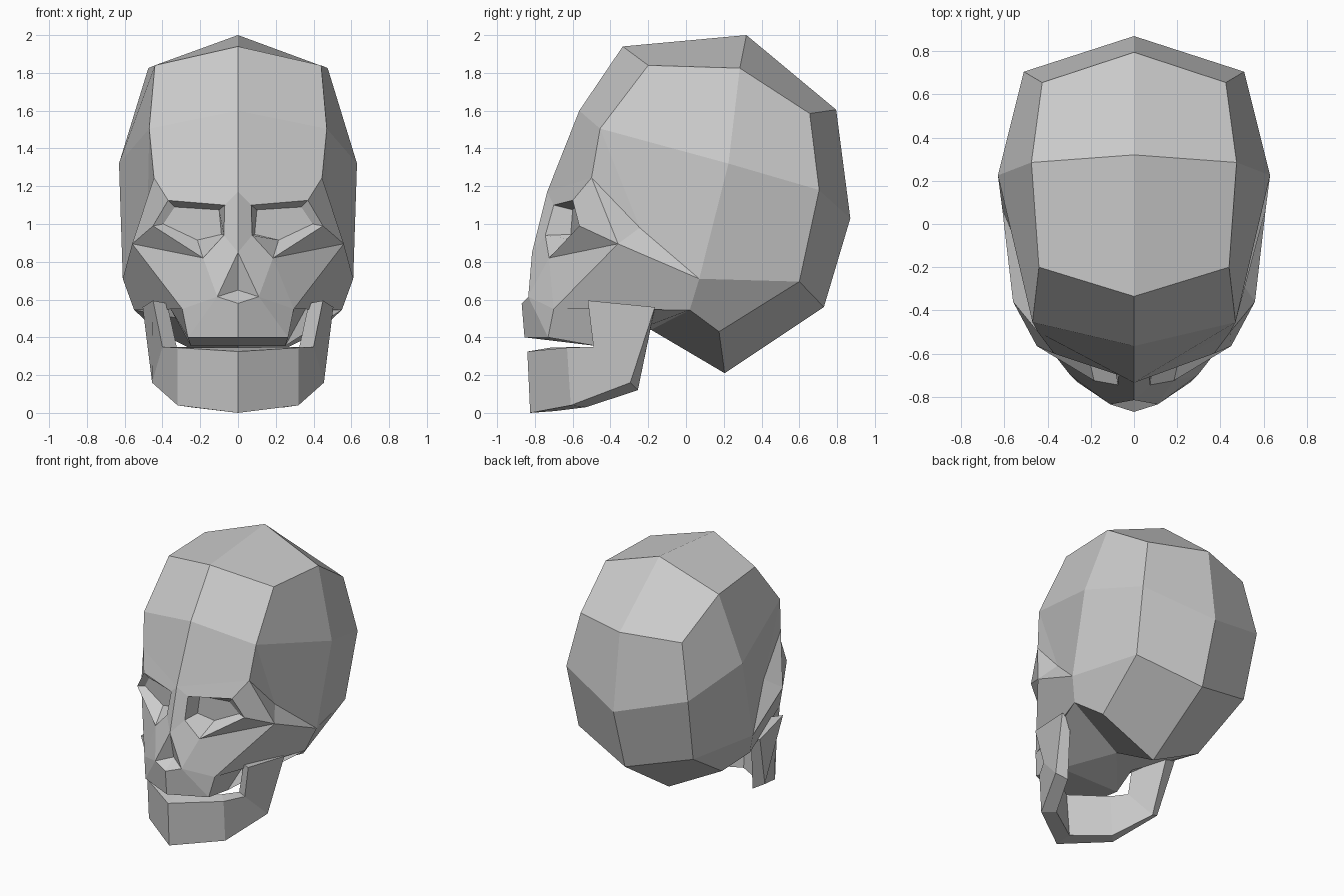
import bpy, bmesh

if "Cube" in bpy.data.objects:
    bpy.data.objects.remove(bpy.data.objects["Cube"])


def build_mirrored(name, pts, faces):
    """Make a flat-shaded object from half-side faces, mirrored in x with a shared midline."""
    bm = bmesh.new()
    right = {k: bm.verts.new(p) for k, p in pts.items()}
    left = {k: right[k] if p[0] == 0 else bm.verts.new((-p[0], p[1], p[2]))
            for k, p in pts.items()}
    for f in faces:
        bm.faces.new([right[k] for k in f])
        bm.faces.new([left[k] for k in reversed(f)])
    bmesh.ops.recalc_face_normals(bm, faces=bm.faces)
    mesh = bpy.data.meshes.new(name)
    bm.to_mesh(mesh)
    bm.free()
    obj = bpy.data.objects.new(name, mesh)
    bpy.context.collection.objects.link(obj)
    return obj


# Cranium: midline profile (y, z) and the side profile running parallel to it
mid = [(-.735, 1.17), (-.565, 1.60), (-.335, 1.94), (.32, 2.0), (.795, 1.605),
       (.87, 1.03), (.73, .56), (.205, .21), (-.185, .44)]
side = [(.445, -.50, 1.245), (.47, -.455, 1.505), (.44, -.20, 1.84), (.475, .285, 1.825),
        (.425, .655, 1.585), (.51, .705, 1.18), (.48, .60, .695), (.425, .175, .43),
        (.55, .02, .545)]
pts = {f"m{i}": (0, y, z) for i, (y, z) in enumerate(mid)}
pts.update({f"s{i}": p for i, p in enumerate(side)})
faces = [(f"m{i}", f"m{i+1}", f"s{i+1}", f"s{i}") for i in range(8)]

# Side of the head: widest point, ear, temple hollow, cheekbone
pts.update(wide=(.63, .225, 1.32), ear=(.61, .07, .71), temple=(.48, -.245, .98),
           cheek=(.56, -.36, .895))
faces += [("s1", "s2", "s3", "wide"), ("s3", "s4", "s5", "wide"),
          ("wide", "s5", "s6", "ear"), ("ear", "s6", "s7", "s8"),
          ("s1", "wide", "ear", "temple"), ("s1", "temple", "s0"),
          ("temple", "ear", "cheek"), ("s0", "temple", "cheek"),
          ("s0", "cheek", "e4", "e0")]

# Eye socket: rim loop bridged to a sunken floor loop
rim = [(.37, -.60, 1.125), (.07, -.70, 1.10), (.075, -.745, .94),
       (.185, -.725, .82), (.45, -.565, .99)]
floor = [(.335, -.585, 1.09), (.10, -.60, 1.075), (.088, -.61, .945),
         (.215, -.59, .915), (.395, -.55, 1.0)]
for i in range(5):
    j = (i + 1) % 5
    pts[f"e{i}"], pts[f"f{i}"] = rim[i], floor[i]
    faces.append((f"e{i}", f"e{j}", f"f{j}", f"f{i}"))
faces.append(tuple(f"f{i}" for i in range(5)))

# Nose opening, cheeks and upper jaw
pts.update(bridge=(0, -.815, .85), nostril=(.11, -.835, .615), spine=(0, -.87, .58),
           hollow=(0, -.77, .65), jaw_top=(.295, -.70, .55), jaw_low=(.265, -.73, .40),
           lip=(0, -.855, .40), back_low=(.25, -.48, .355), back_top=(.36, -.45, .555),
           palate=(0, -.48, .355))
faces += [("m0", "s0", "e0", "e1"), ("m0", "e1", "e2", "bridge"),
          ("bridge", "e2", "e3", "nostril"), ("e3", "jaw_top", "nostril"),
          ("e3", "e4", "cheek"), ("e3", "cheek", "jaw_top"),
          ("bridge", "nostril", "hollow"), ("nostril", "spine", "hollow"),
          ("nostril", "jaw_top", "jaw_low"), ("nostril", "jaw_low", "lip", "spine"),
          ("cheek", "ear", "s8", "jaw_top"), ("jaw_top", "s8", "back_top"),
          ("jaw_top", "back_top", "back_low", "jaw_low"),
          ("jaw_low", "back_low", "palate", "lip"),
          ("palate", "back_low", "m8"), ("back_low", "back_top", "s8", "m8")]
build_mirrored("skull", pts, faces)

# Lower jaw: outer and inner outlines, from top of chin round the ramus to chin base
outer = [(0, -.84, .325), (.32, -.63, .345), (.40, -.49, .35), (.45, -.52, .595),
         (.505, -.165, .56), (.455, -.295, .16), (.32, -.61, .04), (0, -.825, 0)]
inner = [(0, -.72, .345), (.25, -.55, .35), (.325, -.45, .35), (.375, -.47, .58),
         (.43, -.165, .555), (.38, -.255, .12), (.25, -.53, .03), (0, -.69, .01)]
pts = {f"o{i}": p for i, p in enumerate(outer)}
pts.update({f"i{i}": p for i, p in enumerate(inner)})
faces = [(f"o{i}", f"o{i+1}", f"i{i+1}", f"i{i}") for i in range(7)]
for layer in "oi":
    faces += [tuple(f"{layer}{k}" for k in (a, a + 1, 6 - a, 7 - a)) for a in range(3)]
build_mirrored("lower_jaw", pts, faces)
